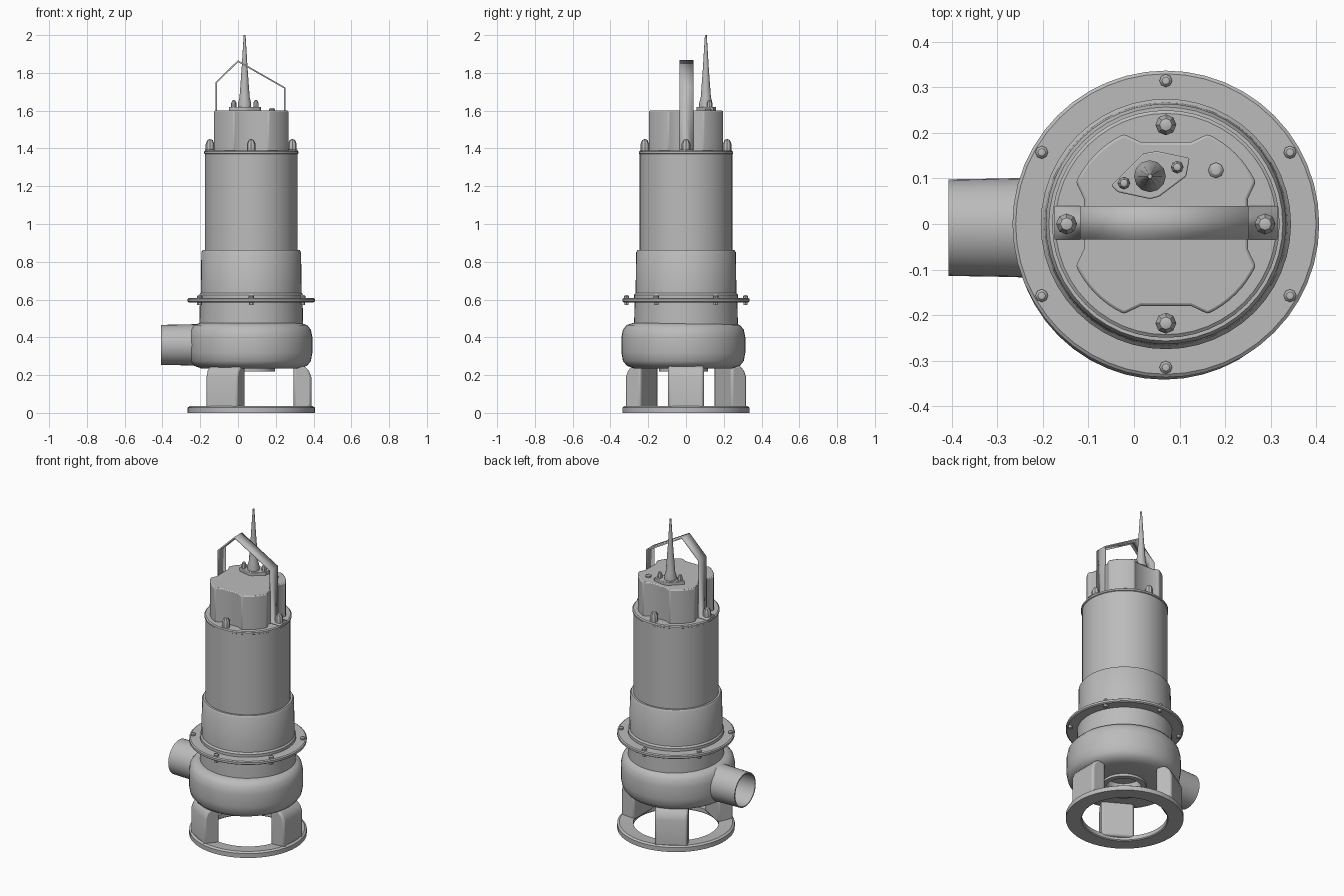
import bpy, bmesh, math
from mathutils import Matrix, Vector

cube = bpy.data.objects.get("Cube")
if cube:
    bpy.data.objects.remove(cube)

grey = bpy.data.materials.new("cast_grey")
grey.use_nodes = True
grey.diffuse_color = (0.5, 0.5, 0.5, 1)
grey.node_tree.nodes["Principled BSDF"].inputs["Base Color"].default_value = (0.5, 0.5, 0.5, 1)

AXIS = Vector((0.07, 0, 0))   # vertical pump axis


def finish(name, bm, matrix=None, bevel=0, angle=35):
    """Turn a bmesh into a smooth-shaded grey object."""
    if matrix:
        bm.transform(matrix)
    bmesh.ops.recalc_face_normals(bm, faces=bm.faces)
    mesh = bpy.data.meshes.new(name)
    bm.to_mesh(mesh)
    bm.free()
    mesh.materials.append(grey)
    ob = bpy.data.objects.new(name, mesh)
    bpy.context.collection.objects.link(ob)
    if bevel:
        mod = ob.modifiers.new("edge_round", 'BEVEL')
        mod.width, mod.segments, mod.limit_method = bevel, 2, 'ANGLE'
    bpy.ops.object.select_all(action='DESELECT')
    ob.select_set(True)
    bpy.context.view_layer.objects.active = ob
    bpy.ops.object.shade_smooth_by_angle(angle=math.radians(angle))
    return ob


def lathe(name, profile, origin=AXIS, sides=48, closed=False, turn=None):
    """Spin (radius, height) points about z."""
    bm = bmesh.new()
    verts = [bm.verts.new((r, 0, z)) for r, z in profile]
    edges = [bm.edges.new(p) for p in zip(verts, verts[1:])]
    if closed:
        edges.append(bm.edges.new((verts[-1], verts[0])))
    bmesh.ops.spin(bm, geom=verts + edges, cent=(0, 0, 0), axis=(0, 0, 1),
                   angle=math.tau, steps=sides, use_merge=True)
    bmesh.ops.remove_doubles(bm, verts=bm.verts, dist=1e-5)
    place = Matrix.Translation(origin)
    return finish(name, bm, place @ turn if turn else place)


def prism(name, outline, low, high, matrix=None, bevel=0):
    """Extrude a flat xy outline from low to high."""
    bm = bmesh.new()
    face = bm.faces.new([bm.verts.new((x, y, low)) for x, y in outline])
    top = bmesh.ops.extrude_face_region(bm, geom=[face])["geom"]
    for v in top:
        if isinstance(v, bmesh.types.BMVert):
            v.co.z = high
    return finish(name, bm, matrix, bevel)


def polar(radius, degrees, z=0):
    a = math.radians(degrees)
    return AXIS + Vector((radius * math.cos(a), radius * math.sin(a), z))


def bolt(name, place, radius, height):
    """Domed bolt head."""
    lathe(name, [(0, 0), (radius, 0), (radius, height * 0.6),
                 (radius * 0.6, height * 0.92), (0, height)], place, 8)


# Base ring
lathe("base_ring", [(0.245, 0.005), (0.245, 0.03), (0.325, 0.036),
                    (0.337, 0.028), (0.337, 0), (0.25, 0)], closed=True)

# Three legs, each a side profile with a rounded shoulder
SIDE = [(0.225, 0.02), (0.318, 0.02), (0.318, 0.19), (0.305, 0.225),
        (0.28, 0.25), (0.225, 0.25)]
upright = Matrix(((1, 0, 0, 0), (0, 0, 1, 0), (0, 1, 0, 0), (0, 0, 0, 1)))
for i in range(3):
    turn = Matrix.Translation(AXIS) @ Matrix.Rotation(i * math.tau / 3, 4, 'Z')
    prism(f"leg_{i + 1}", SIDE, -0.095, 0.095, turn @ upright, 0.012)

# Volute casing with inlet throat below
lathe("volute", [(0, 0.46), (0.27, 0.475), (0.3, 0.465), (0.32, 0.44),
                 (0.328, 0.4), (0.328, 0.32), (0.32, 0.275), (0.3, 0.25),
                 (0.26, 0.235), (0.13, 0.235), (0.13, 0.22), (0.1, 0.22),
                 (0.1, 0.3), (0, 0.3)], Vector((0.066, -0.014, 0)))

# Hollow discharge pipe pointing to -x
lathe("outlet_pipe", [(0.112, 0.05), (0.108, 0.2), (0.106, 0.315), (0.099, 0.315),
                      (0.099, 0.08), (0, 0.08)], Vector((-0.093, -0.008, 0.36)), 32,
      turn=Matrix.Rotation(-math.pi / 2, 4, 'Y'))

# Neck, bolted flange and motor housing
lathe("neck", [(0, 0.46), (0.275, 0.46), (0.272, 0.59), (0, 0.59)])
lathe("flange", [(0, 0.585), (0.33, 0.585), (0.337, 0.59), (0.337, 0.603),
                 (0.33, 0.608), (0, 0.608)])
for i in range(6):
    bolt(f"flange_bolt_{i + 1}", polar(0.315, 30 + 60 * i, 0.605), 0.014, 0.02)
    lathe(f"flange_nut_{i + 1}", [(0, 0), (0.013, 0), (0.013, 0.018), (0, 0.018)],
          polar(0.315, 30 + 60 * i, 0.57), 6)
lathe("lower_housing", [(0, 0.6), (0.275, 0.6), (0.275, 0.625), (0.267, 0.635),
                        (0.264, 0.85), (0.257, 0.862), (0, 0.862)])
lathe("motor_housing", [(0, 0.85), (0.245, 0.85), (0.245, 1.37), (0.25, 1.373),
                        (0.25, 1.383), (0.243, 1.388), (0, 1.388)])

# Top cap with four bolt recesses
outline = []
for q in range(4):
    spin = Matrix.Rotation(q * math.pi / 2, 2)
    lobe = [(0.218 * math.cos(math.radians(a)), 0.218 * math.sin(math.radians(a)))
            for a in range(25, 66, 5)]
    for p in [(0.18, -0.055), (0.18, 0.055)] + lobe:
        outline.append(spin @ Vector(p))
prism("top_cap", outline, 1.38, 1.6, Matrix.Translation(AXIS), 0.006)
for i in range(4):
    bolt(f"cap_bolt_{i + 1}", polar(0.218, 90 * i, 1.385), 0.023, 0.065)

# Bent strap handle with feet
path = [(-0.175, 1.39), (-0.115, 1.39), (-0.115, 1.75), (0, 1.862),
        (0.248, 1.72), (0.248, 1.39), (0.315, 1.39)]
bm = bmesh.new()
rows = [[bm.verts.new((x, y, z)) for y in (-0.034, 0.04)] for x, z in path]
for a, b in zip(rows, rows[1:]):
    bm.faces.new((a[0], b[0], b[1], a[1]))
strap = finish("handle", bm, angle=20)
mod = strap.modifiers.new("thickness", 'SOLIDIFY')
mod.thickness, mod.offset, mod.use_even_offset = 0.008, 0, True

# Cable gland plate, its bolts, the cable stub and a plug screw
prism("gland_plate", [(-0.05, 0.085), (-0.035, 0.07), (0.035, 0.055), (0.055, 0.06),
                      (0.115, 0.105), (0.122, 0.145), (0.05, 0.16), (0.02, 0.155)],
      1.595, 1.62, bevel=0.003)
bolt("gland_bolt_1", Vector((-0.022, 0.09, 1.615)), 0.014, 0.042)
bolt("gland_bolt_2", Vector((0.095, 0.125, 1.615)), 0.014, 0.042)
lathe("cable", [(0, 1.61), (0.035, 1.615), (0.035, 1.64), (0.027, 1.67),
                (0.016, 1.82), (0.005, 2.0), (0, 2.0)], Vector((0.035, 0.105, 0)), 12)
bolt("plug_screw", Vector((0.18, 0.118, 1.595)), 0.017, 0.02)
